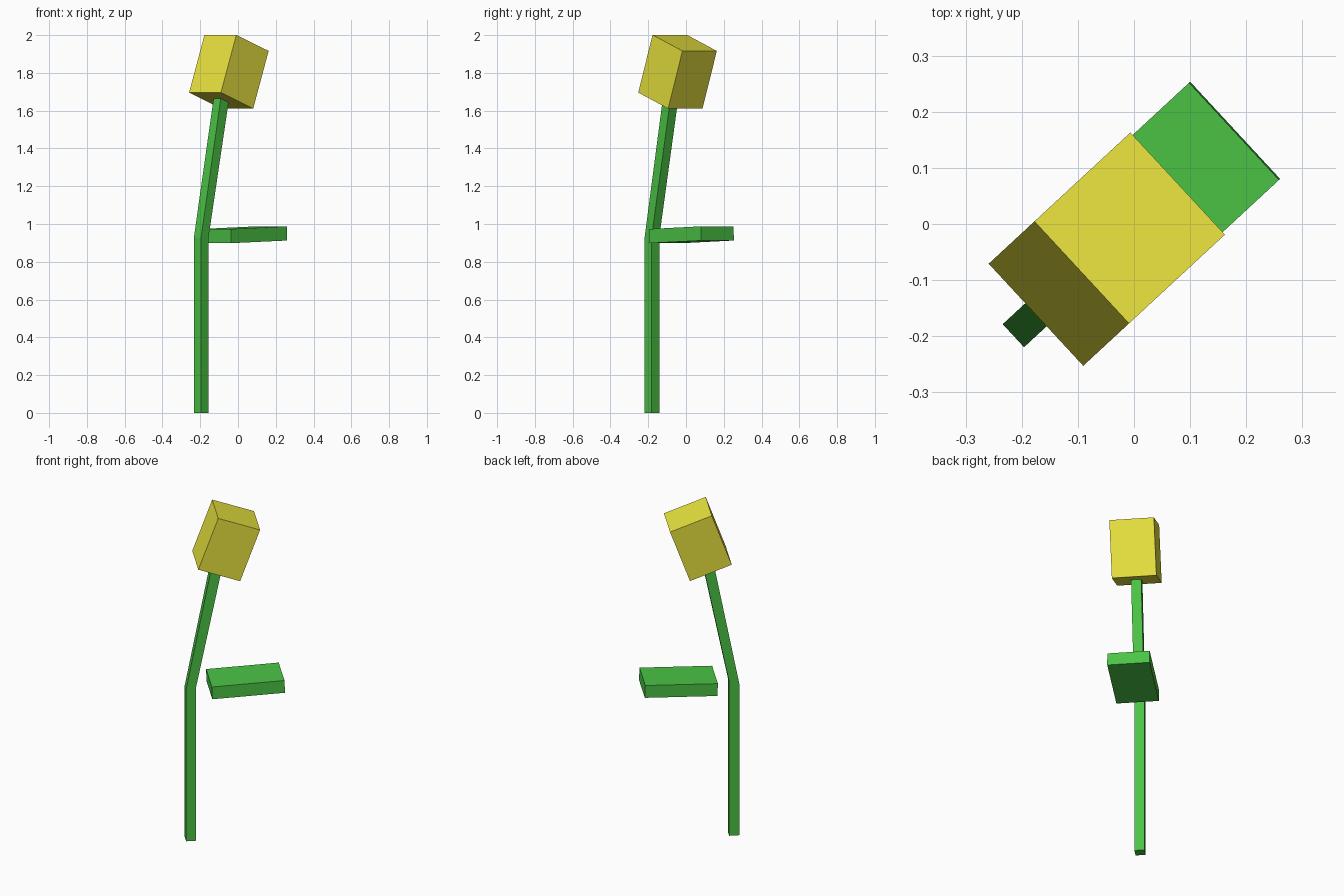
import bpy, bmesh, math
from mathutils import Matrix

if "Cube" in bpy.data.objects:
    bpy.data.objects.remove(bpy.data.objects["Cube"])

TURN = Matrix.Rotation(math.radians(42.8), 4, 'Z')


def material(name, rgb):
    m = bpy.data.materials.new(name)
    m.diffuse_color = (*rgb, 1)
    m.use_nodes = True
    m.node_tree.nodes["Principled BSDF"].inputs["Base Color"].default_value = m.diffuse_color
    return m


def prism(name, profile, width, mat):
    """Extrude a side profile (along, up) symmetrically, then turn the plant."""
    bm = bmesh.new()
    face = bm.faces.new([bm.verts.new((u, -width / 2, z)) for u, z in profile])
    ext = bmesh.ops.extrude_face_region(bm, geom=[face])
    verts = [g for g in ext["geom"] if isinstance(g, bmesh.types.BMVert)]
    bmesh.ops.translate(bm, verts=verts, vec=(0, width, 0))
    bmesh.ops.recalc_face_normals(bm, faces=bm.faces)
    bm.transform(TURN)
    me = bpy.data.meshes.new(name)
    bm.to_mesh(me)
    bm.free()
    me.materials.append(mat)
    ob = bpy.data.objects.new(name, me)
    bpy.context.collection.objects.link(ob)
    return ob


def tilted_box(cu, cz, length, height, degrees):
    """Rectangle profile centred on (cu, cz), tipped up at the far end."""
    c, s = math.cos(math.radians(degrees)), math.sin(math.radians(degrees))
    return [(cu + a * length / 2 * c - b * height / 2 * s,
             cz + a * length / 2 * s + b * height / 2 * c)
            for a, b in ((-1, -1), (1, -1), (1, 1), (-1, 1))]


green = material("green", (0.07, 0.55, 0.06))
yellow = material("yellow", (0.82, 0.78, 0.05))

# bent square stem
prism("stem", [(-0.293, 0), (-0.237, 0), (-0.237, 0.937), (-0.094, 1.645),
               (-0.150, 1.666), (-0.293, 0.925)], 0.056, green)
# flat leaf, standing a little away from the stem
prism("leaf", tilted_box(0.042, 0.943, 0.405, 0.075, 2), 0.236, green)
# flower head, nodding forward
prism("flower_head", tilted_box(-0.066, 1.806, 0.248, 0.325, -20), 0.248, yellow)
